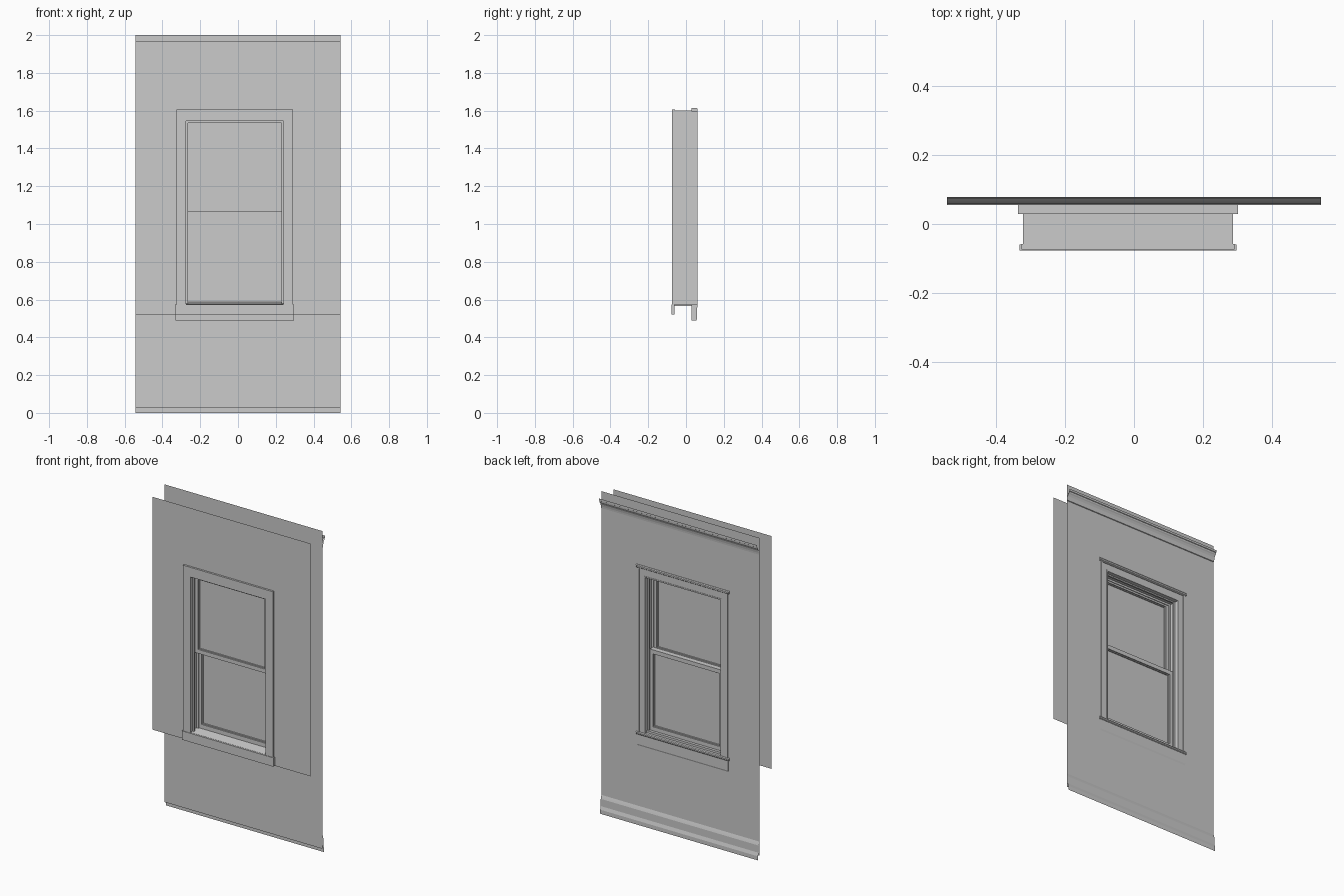
import bpy, bmesh

if "Cube" in bpy.data.objects:
    bpy.data.objects.remove(bpy.data.objects["Cube"])

CX = -0.0175            # window centre line
Y_IN, Y_OUT = 0.055, -0.062   # room-side and outside wall faces


def finish(name, bm, normals=True):
    if normals:
        bmesh.ops.recalc_face_normals(bm, faces=bm.faces[:])
    me = bpy.data.meshes.new(name)
    bm.to_mesh(me)
    bm.free()
    ob = bpy.data.objects.new(name, me)
    bpy.context.collection.objects.link(ob)
    return ob


def add_box(bm, x0, x1, y0, y1, z0, z1):
    r = bmesh.ops.create_cube(bm, size=1)
    for v in r['verts']:
        v.co.x = x0 + (v.co.x + 0.5) * (x1 - x0)
        v.co.y = y0 + (v.co.y + 0.5) * (y1 - y0)
        v.co.z = z0 + (v.co.z + 0.5) * (z1 - z0)


def box(name, half, y0, y1, z0, z1):
    bm = bmesh.new()
    add_box(bm, CX - half, CX + half, y0, y1, z0, z1)
    return finish(name, bm)


def frame(name, half, w, y0, y1, z0, z1, top, bottom=0):
    """Two stiles with a top rail and an optional bottom rail."""
    bm = bmesh.new()
    for s in (-1, 1):
        a, b = sorted((CX + s * half, CX + s * (half - w)))
        add_box(bm, a, b, y0, y1, z0 + bottom, z1 - top)
    add_box(bm, CX - half, CX + half, y0, y1, z1 - top, z1)
    if bottom:
        add_box(bm, CX - half, CX + half, y0, y1, z0, z0 + bottom)
    return finish(name, bm)


def sheet(name, profile, x0=-0.543, x1=0.543):
    """Open (y, z) profile drawn out along x."""
    bm = bmesh.new()
    rows = [(bm.verts.new((x0, y, z)), bm.verts.new((x1, y, z))) for y, z in profile]
    for (a, b), (c, d) in zip(rows, rows[1:]):
        bm.faces.new((a, c, d, b))
    return finish(name, bm, False)


def bar(name, half, profile):
    """Closed (y, z) profile drawn out along x across the window."""
    bm = bmesh.new()
    f = bm.faces.new([bm.verts.new((CX - half, y, z)) for y, z in profile])
    r = bmesh.ops.extrude_face_region(bm, geom=[f])
    for v in r['geom']:
        if isinstance(v, bmesh.types.BMVert):
            v.co.x += 2 * half
    return finish(name, bm)


def wall(name, y, z0, z1, hz0, hz1, half, flip):
    """Single-skin wall with a window hole."""
    xs = (-0.543, CX - half, CX + half, 0.543)
    zs = (z0, hz0, hz1, z1)
    bm = bmesh.new()
    g = [[bm.verts.new((x, y, z)) for x in xs] for z in zs]
    for j in range(3):
        for i in range(3):
            if (i, j) != (1, 1):
                q = [g[j][i], g[j][i + 1], g[j + 1][i + 1], g[j + 1][i]]
                bm.faces.new(q[::-1] if flip else q)
    return finish(name, bm, False)


# Walls
wall("interior_wall", Y_IN, 0.025, 2.0, 0.56, 1.6, 0.295, True)
wall("exterior_wall", Y_OUT, 0.52, 1.967, 0.56, 1.6, 0.295, False)

# Crown moulding and baseboard
sheet("crown_moulding", [(0.055, 1.895), (0.059, 1.897), (0.060, 1.908), (0.063, 1.922),
                         (0.069, 1.934), (0.074, 1.940), (0.075, 1.948), (0.078, 1.950),
                         (0.078, 1.963)])
sheet("baseboard", [(0.068, 0.0), (0.068, 0.025), (0.062, 0.045), (0.062, 0.09),
                    (0.059, 0.10), (0.055, 0.112)])

# Jamb box and stops
frame("jamb", 0.305, 0.045, -0.060, 0.042, 0.575, 1.602, 0.055)
frame("outer_stop", 0.262, 0.014, -0.052, -0.041, 0.575, 1.549, 0.013)
frame("parting_stop", 0.262, 0.016, -0.0125, -0.0075, 0.575, 1.549, 0.014)
frame("inner_stop", 0.262, 0.014, 0.023, 0.033, 0.575, 1.549, 0.013)
bar("window_sill", 0.262, [(-0.068, 0.565), (0.042, 0.565), (0.042, 0.588), (0.0, 0.586), (-0.068, 0.576)])

# Outside casing and sill nosing
frame("exterior_casing", 0.309, 0.050, -0.074, -0.058, 0.575, 1.605, 0.060)
box("exterior_sill", 0.315, -0.077, -0.060, 0.52, 0.575)

# Room-side casing: flat board, raised back band and inner bead
frame("interior_casing", 0.309, 0.050, 0.030, 0.056, 0.575, 1.600, 0.056)
frame("casing_back_band", 0.309, 0.010, 0.040, 0.060, 0.575, 1.600, 0.010)
frame("casing_inner_bead", 0.267, 0.008, 0.040, 0.058, 0.575, 1.552, 0.008)
bar("head_cap", 0.319, [(0.029, 1.595), (0.059, 1.595), (0.062, 1.599), (0.062, 1.608), (0.058, 1.613), (0.029, 1.613)])
bar("stool", 0.319, [(0.029, 0.558), (0.059, 0.558), (0.062, 0.562), (0.062, 0.570), (0.058, 0.575), (0.029, 0.575)])
bar("apron", 0.313, [(0.030, 0.488), (0.055, 0.488), (0.058, 0.497), (0.058, 0.558), (0.030, 0.558)])

# Sashes with glazing beads and glass; the upper one is the outer one
for part, y0, y1, z0, z1, top, bottom in (
        ("upper_sash", -0.040, -0.012, 1.065, 1.542, 0.018, 0.025),
        ("lower_sash", -0.008, 0.023, 0.586, 1.090, 0.025, 0.026)):
    frame(part, 0.250, 0.022, y0, y1, z0, z1, top, bottom)
    frame(part + "_bead", 0.230, 0.006, y0 + 0.007, y1 - 0.007, z0 + bottom - 0.002,
          z1 - top + 0.002, 0.006, 0.006)
    ym = (y0 + y1) / 2
    box(part + "_glass", 0.229, ym - 0.001, ym + 0.001, z0 + bottom - 0.001, z1 - top + 0.001)
